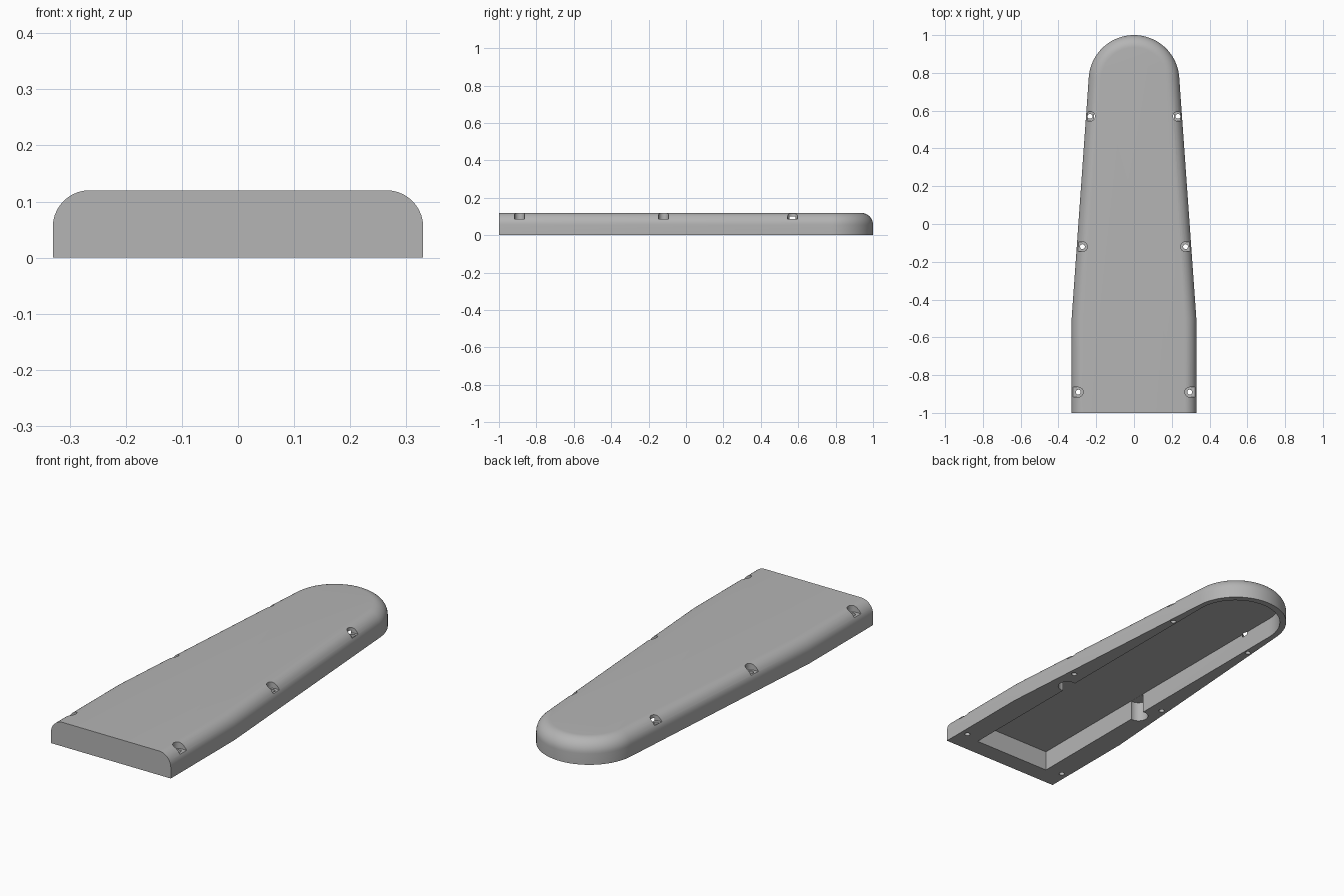
import bpy, bmesh, math

cube = bpy.data.objects.get("Cube")
if cube:
    bpy.data.objects.remove(cube)

grey = bpy.data.materials.new("plain_grey")
grey.use_nodes = True
colour = (0.46, 0.46, 0.46, 1)
grey.diffuse_color = colour
grey.node_tree.nodes["Principled BSDF"].inputs["Base Color"].default_value = colour

HEIGHT, ROUND = 0.12, 0.065


def arc(radius, cy, start, steps=40):
    """Round end running from the left side over to the right side."""
    angles = [start + (math.pi - 2 * start) * i / steps for i in range(steps + 1)]
    return [(radius * math.cos(a), cy + radius * math.sin(a)) for a in angles]


def cover_outline(inset):
    side = 0.33 - inset
    return ([(side, -1), (side, -0.5)] + arc(0.24 - inset, 0.76, math.radians(4))
            + [(-side, -0.5), (-side, -1)])


def loft(name, layers):
    """Join stacked (outline, z) layers into a closed solid."""
    bm = bmesh.new()
    rings = [[bm.verts.new((x, y, z)) for x, y in pts] for pts, z in layers]
    bm.faces.new(rings[0][::-1])
    bm.faces.new(rings[-1])
    for low, high in zip(rings, rings[1:]):
        for i in range(len(low)):
            j = (i + 1) % len(low)
            bm.faces.new((low[i], low[j], high[j], high[i]))
    bmesh.ops.recalc_face_normals(bm, faces=bm.faces)
    mesh = bpy.data.meshes.new(name)
    bm.to_mesh(mesh)
    bm.free()
    obj = bpy.data.objects.new(name, mesh)
    bpy.context.collection.objects.link(obj)
    mesh.materials.append(grey)
    return obj


def circle(cx, cy, radius, n=24):
    return [(cx + radius * math.cos(math.tau * i / n),
             cy + radius * math.sin(math.tau * i / n)) for i in range(n)]


def cut(target, name, outline, bottom, top):
    cutter = loft(name, [(outline, bottom), (outline, top)])
    cutter.hide_render = True
    mod = target.modifiers.new(name, "BOOLEAN")
    mod.operation, mod.solver, mod.object = "DIFFERENCE", "EXACT", cutter
    bpy.context.view_layer.objects.active = target
    bpy.ops.object.modifier_apply(modifier=name)
    bpy.data.objects.remove(cutter)


# Tapered cover with a rounded upper edge and a flat front end
layers = [(cover_outline(0), 0)]
for i in range(11):
    a = math.pi / 2 * i / 10
    layers.append((cover_outline(ROUND * (1 - math.cos(a))),
                   HEIGHT - ROUND + ROUND * math.sin(a)))
cover = loft("cover", layers)

# Hollow underside
cut(cover, "cavity", [(0.213, -0.91)] + arc(0.213, 0.755, 0) + [(-0.213, -0.91)], -0.1, 0.1)

for s in (1, -1):
    # Round relief in the inner wall
    cut(cover, "relief", circle(s * 0.222, -0.23, 0.045), -0.1, 0.0995)
    # Screw holes with recesses open to the outside
    for x, y in ((0.295, -0.89), (0.273, -0.12), (0.233, 0.57)):
        x *= s
        cut(cover, "screw_hole", circle(x, y, 0.013, 16), -0.1, 0.2)
        half = [(x - s * 0.026 * math.sin(math.pi * i / 12),
                 y + 0.026 * math.cos(math.pi * i / 12)) for i in range(13)]
        cut(cover, "screw_recess", half + [(x + s * 0.1, y - 0.026), (x + s * 0.1, y + 0.026)],
            0.086, 0.2)

# Smooth curved surfaces, crisp edges
bpy.ops.object.select_all(action="DESELECT")
cover.select_set(True)
bpy.context.view_layer.objects.active = cover
bpy.ops.object.shade_smooth_by_angle(angle=math.radians(30))
